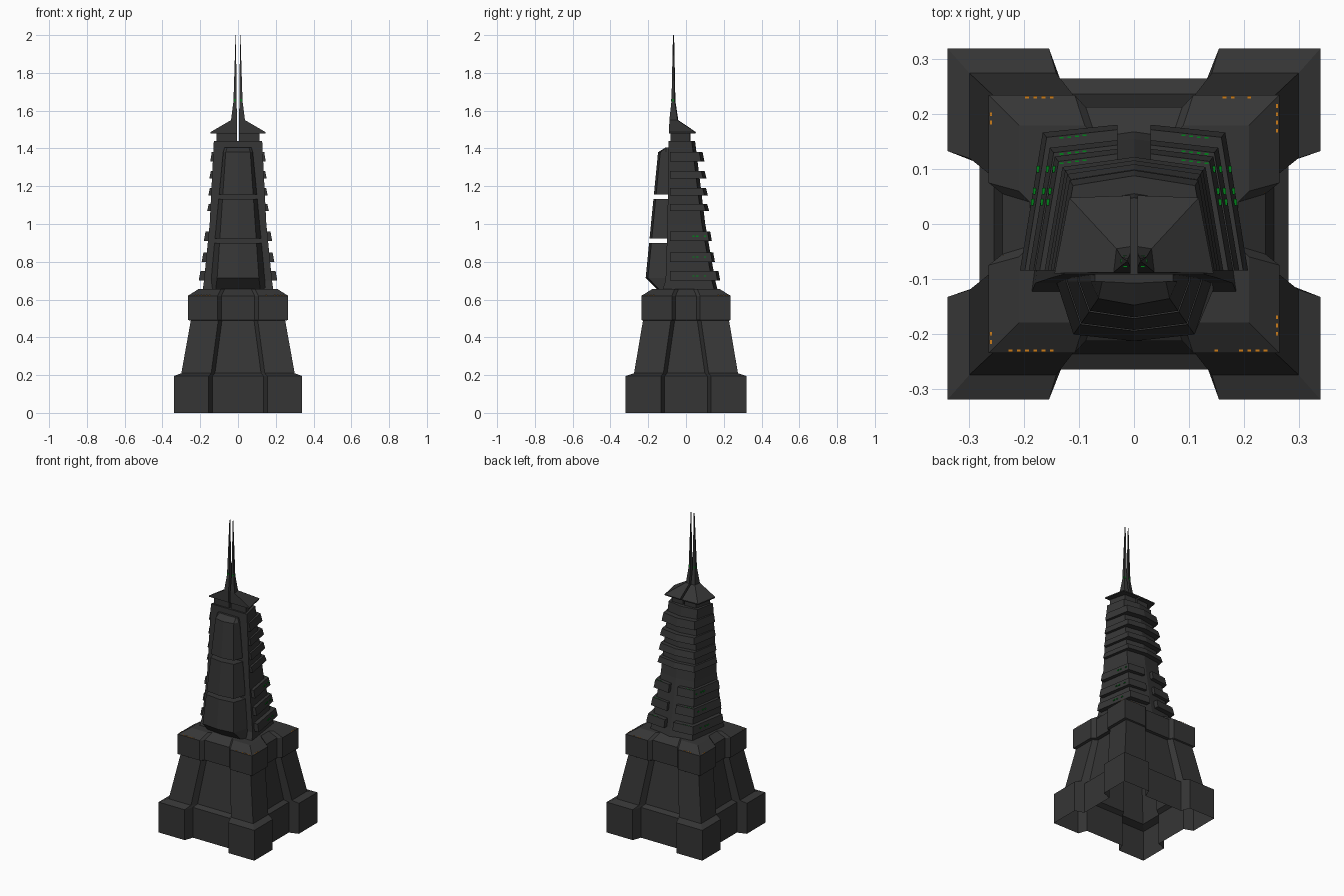
import bpy, bmesh, random

if "Cube" in bpy.data.objects:
    bpy.data.objects.remove(bpy.data.objects["Cube"])

random.seed(4)


def material(name, rgb):
    m = bpy.data.materials.new(name)
    m.diffuse_color = (*rgb, 1)
    m.use_nodes = True
    m.node_tree.nodes["Principled BSDF"].inputs["Base Color"].default_value = m.diffuse_color
    return m


STONE = material("dark_grey", (0.036, 0.036, 0.036))
GREEN = material("green_light", (0.0, 0.22, 0.01))
ORANGE = material("orange_light", (0.6, 0.2, 0.01))


def finish(name, bm, mat):
    bmesh.ops.recalc_face_normals(bm, faces=bm.faces)
    mesh = bpy.data.meshes.new(name)
    bm.to_mesh(mesh)
    bm.free()
    mesh.materials.append(mat)
    ob = bpy.data.objects.new(name, mesh)
    bpy.context.collection.objects.link(ob)
    return ob


def add_loft(bm, rings, bottom=True):
    """Bridge rings [(z, [(x, y), ...]), ...] and cap the ends."""
    vs = [[bm.verts.new((x, y, z)) for x, y in pts] for z, pts in rings]
    n = len(vs[0])
    for a, b in zip(vs, vs[1:]):
        for i in range(n):
            j = (i + 1) % n
            bm.faces.new((a[i], a[j], b[j], b[i]))
    bm.faces.new(vs[-1])
    if bottom:
        bm.faces.new(vs[0][::-1])


def loft(name, rings, bottom=True):
    bm = bmesh.new()
    add_loft(bm, rings, bottom)
    return finish(name, bm, STONE)


def flip(rings):
    return [(z, [(-x, y) for x, y in pts]) for z, pts in rings]


def lerp(z, z0, z1, a, b):
    return a + (b - a) * (z - z0) / (z1 - z0)


# plinth: stacked tiers with heavy corners and recessed middles, open below
def cross(X, Y, ax, ay, dx, dy):
    q = [(X - dx, ay - 0.02), (X, ay), (X, Y), (ax, Y), (ax - 0.02, Y - dy)]
    half = q + [(-x, y) for x, y in q[::-1]]
    return half + [(-x, -y) for x, y in half]


base = cross(.34, .32, .155, .133, .058, .055)
block = cross(.265, .235, .108, .075, .025, .022)
loft("plinth", [
    (0, base), (.195, base),
    (.21, cross(.30, .275, .142, .12, .045, .038)),
    (.488, cross(.25, .228, .105, .08, .03, .03)),
    (.492, block), (.62, block),
    (.655, cross(.21, .18, .09, .06, .02, .02)),
], bottom=False)


# tower body: five-sided plan with a shallow ridge at the back
def plan(w, front, apex):
    return [(-w, front), (w, front), (w * .8, apex - .018), (0, apex), (-w * .8, apex - .018)]


loft("tower_body", [
    (.65, plan(.187, -.125, .168)), (.70, plan(.18, -.108, .155)),
    (1.0, plan(.15, -.098, .102)), (1.44, plan(.128, -.092, .048))])

# ledges round the sides and back; the lower ones are split at the back
LEDGES = [(.70, .75, .208, .185), (.80, .85, .192, .157), (.91, .96, .181, .141),
          (1.07, 1.105, .163, .122), (1.15, 1.19, .157, .116),
          (1.24, 1.28, .152, .109), (1.33, 1.38, .147, .098)]
for z0, z1, w, apex in LEDGES:
    if z0 < 1:
        rings = []
        for z, d in ((z0, 0), (z1, .009)):
            W, A = w - d, apex - d
            rings.append((z, [(.03, -.085), (W, -.085), (W * .8, A - .018), (.03, A - .004)]))
        loft("ledge_right", rings)
        loft("ledge_left", flip(rings))
    else:
        loft("ledge", [(z0, plan(w, -.085, apex)), (z1, plan(w - .008, -.085, apex - .01))])


# front bay in three segments with thin open gaps
def bay(z, wf=None, yf=None):
    if wf is None:
        wf = lerp(z, .72, 1.38, .11, .065)
        yf = lerp(z, .72, 1.38, -.213, -.148)
    wr = wf + lerp(z, .65, 1.4, .033, .013)
    return (z, [(wr, -.085), (wr, -.105), (wf, min(yf + .012, -.105)), (0, yf),
                (-wf, min(yf + .012, -.105)), (-wr, -.105), (-wr, -.085)])


loft("bay_lower", [bay(.655, .118, -.155), bay(.715), bay(.90)])
loft("bay_middle", [bay(.922), bay(1.132)])
loft("bay_upper", [bay(1.155), bay(1.38), bay(1.405, .058, -.108)])


# neck, split roof and twin spires
def quad(x0, x1, xb, y0, y1):
    return [(x0, y0), (x1, y0), (xb, y1), (x0, y1 + .004)]


neck = [(1.435, quad(.006, .113, .085, -.082, .02)), (1.487, quad(.006, .113, .085, -.082, .02))]
roof = [(1.48, quad(.006, .145, .118, -.09, .047)), (1.487, quad(.006, .145, .118, -.09, .048)),
        (1.55, quad(.006, .037, .032, -.088, -.045)), (1.65, quad(.007, .024, .023, -.077, -.06)),
        (2.0, quad(.011, .013, .013, -.069, -.067))]
for side, fn in (("right", lambda r: r), ("left", flip)):
    loft("neck_" + side, fn(neck))
    loft("roof_spire_" + side, fn(roof))


# small lit windows as thin plates
def plates(name, boxes, mat):
    bm = bmesh.new()
    for x, y, z, sx, sy, sz in boxes:
        add_loft(bm, [(z + k * sz / 2, [(x + i * sx / 2, y + j * sy / 2) for i, j in
                 ((-1, -1), (1, -1), (1, 1), (-1, 1))]) for k in (-1, 1)])
    finish(name, bm, mat)


rim, green = [], []
for sx in (-1, 1):
    for sy in (-1, 1):
        for i in range(7):
            if random.random() < .75:
                rim.append((sx * (.15 + .015 * i), sy * .231, .6225, .007, .004, .003))
        for i in range(4):
            if random.random() < .6:
                rim.append((sx * .261, sy * (.17 + .015 * i), .6225, .004, .007, .003))
        rim.append((sx * .237, sy * .06, .622, .004, .007, .004))
    # ledge lights on top of the lower ledges, back and sides
    for z0, z1, w, apex in LEDGES[:3]:
        W, A = w - .009, apex - .009
        for i in range(4):
            x = .09 + .014 * i
            y = lerp(x, .03, W * .8, A - .004, A - .018)
            green.append((sx * x, y - .004, z1, .007, .003, .003))
        for y in (.04, .06, .10):
            x = lerp(y, -.085, A - .018, W, W * .8)
            green.append((sx * (x + .006), y, z0 + .025, .006, .012, .006))
    # spire lights
    green.append((sx * .016, -.0775, 1.655, .008, .003, .012))
    green.append((sx * .0235, -.068, 1.655, .003, .008, .012))
    green.append((sx * .016, -.0585, 1.655, .008, .003, .012))
plates("rim_lights", rim, ORANGE)
plates("tower_lights", green, GREEN)
